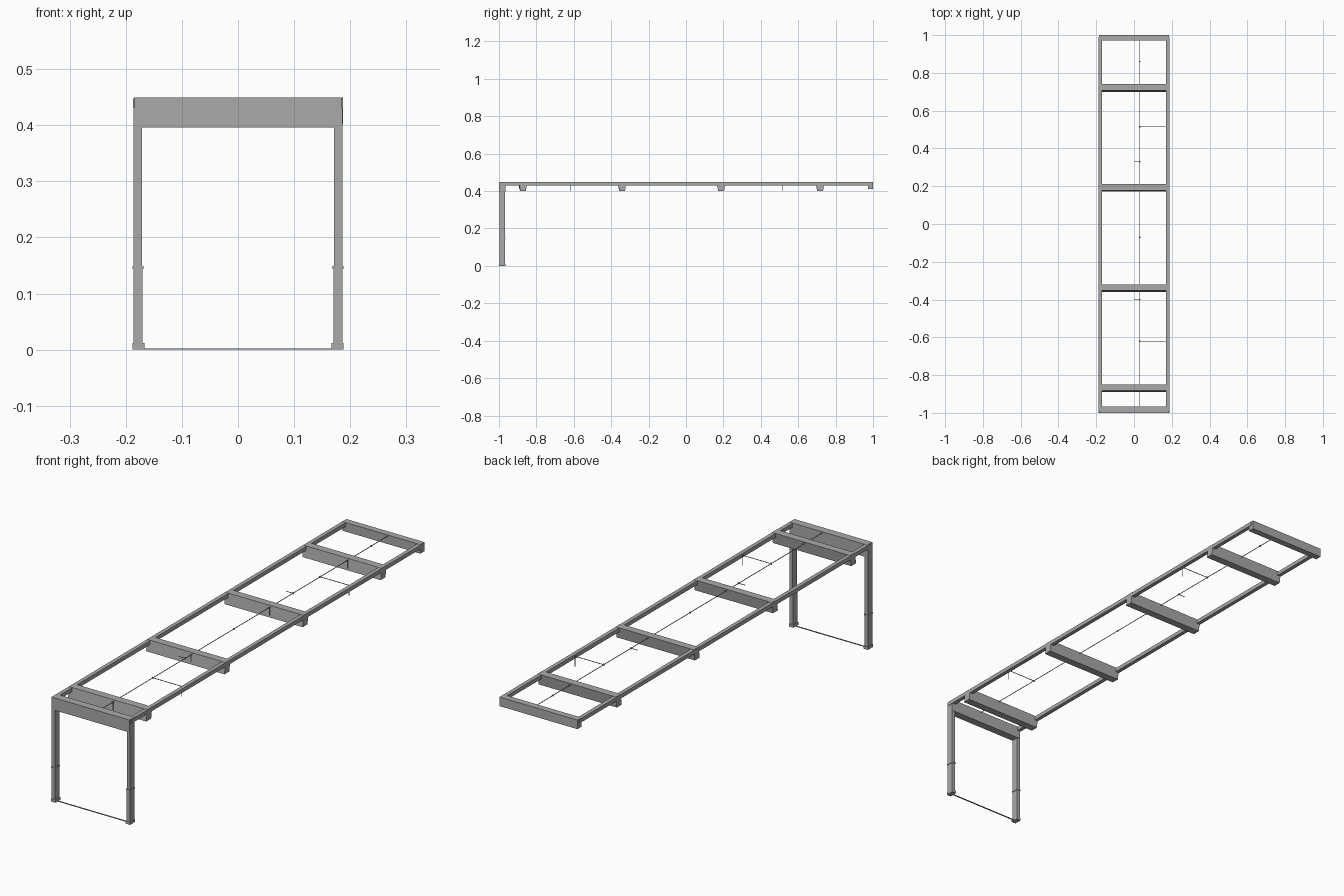
import bpy, bmesh
from mathutils import Vector

cube = bpy.data.objects.get("Cube")
if cube:
    bpy.data.objects.remove(cube, do_unlink=True)


def make_material(name, value):
    mat = bpy.data.materials.new(name)
    mat.use_nodes = True
    colour = (value, value, value, 1)
    mat.diffuse_color = colour
    mat.node_tree.nodes["Principled BSDF"].inputs["Base Color"].default_value = colour
    return mat


grey = make_material("steel grey", 0.4)


def finish(name, bm):
    mesh = bpy.data.meshes.new(name)
    bmesh.ops.recalc_face_normals(bm, faces=bm.faces)
    bm.to_mesh(mesh)
    bm.free()
    mesh.materials.append(grey)
    obj = bpy.data.objects.new(name, mesh)
    bpy.context.collection.objects.link(obj)
    return obj


def box(name, x, y, z, lean=0):
    """Box from three (low, high) ranges; lean shifts the bottom along y."""
    bm = bmesh.new()
    bmesh.ops.create_cube(bm, size=1)
    for v in bm.verts:
        low = v.co.z < 0
        v.co = Vector([r[0] + (c + 0.5) * (r[1] - r[0]) for r, c in zip((x, y, z), v.co)])
        if low:
            v.co.y += lean
    return finish(name, bm)


def rod(name, start, end, radius=0.0015):
    """Thin round rod between two points."""
    a, b = Vector(start), Vector(end)
    bm = bmesh.new()
    bmesh.ops.create_cone(bm, cap_ends=True, segments=8, radius1=radius,
                          radius2=radius, depth=(b - a).length)
    turn = (b - a).to_track_quat("Z", "Y").to_matrix()
    for v in bm.verts:
        v.co = turn @ v.co + (a + b) / 2
    return finish(name, bm)


def ball(name, centre, radius):
    bm = bmesh.new()
    bmesh.ops.create_icosphere(bm, subdivisions=1, radius=radius)
    bmesh.ops.translate(bm, verts=bm.verts, vec=centre)
    return finish(name, bm)


TOP = 0.449

# Deck frame: front and rear beams plus leaning cross beams
box("front_beam", (-0.185, 0.185), (-1, -0.966), (0.396, TOP))
box("rear_beam", (-0.185, 0.185), (0.972, 1), (0.41, TOP))
cross_beams = (-0.866, -0.336, 0.194, 0.723)
for i, y in enumerate(cross_beams):
    box(f"cross_beam_{i + 1}", (-0.185, 0.187), (y - 0.016, y + 0.017),
        (0.401, TOP), lean=-0.007)

# Side rails, legs, collars and feet, one set on each side
for side, s in (("left", 1), ("right", -1)):
    def span(a, b):
        return tuple(sorted((s * a, s * b)))

    box(f"{side}_rail", span(0.17, 0.187), (-0.99, 0.99), (0.431, TOP - 0.001))
    box(f"{side}_upper_leg", span(0.171, 0.186), (-0.998, -0.968), (0.147, 0.43))
    box(f"{side}_lower_leg", span(0.17, 0.186), (-0.998, -0.968), (0.006, 0.147))
    box(f"{side}_leg_collar", span(0.168, 0.188), (-1, -0.966), (0.144, 0.149))
    box(f"{side}_foot", span(0.167, 0.188), (-1, -0.966), (0, 0.012))

# Thin tie along the floor between the feet
box("floor_tie", (-0.168, 0.168), (-0.986, -0.98), (0, 0.002))

# Service line under the deck with joints, clips and side branches
LINE_X, LINE_Z = 0.03, 0.444
rod("service_line", (LINE_X, -0.966, LINE_Z), (LINE_X, 0.975, LINE_Z))
for i, y in enumerate((-0.62, -0.4, -0.07, 0.33, 0.515, 0.86)):
    ball(f"line_joint_{i + 1}", (LINE_X, y, LINE_Z), 0.005)
for i, y in enumerate(cross_beams):
    rod(f"line_clip_{i + 1}", (LINE_X, y - 0.024, 0.41), (LINE_X, y - 0.024, LINE_Z), 0.002)
for i, y in enumerate((-0.62, 0.515)):
    rod(f"branch_{i + 1}", (LINE_X, y, LINE_Z), (0.168, y, LINE_Z))
    rod(f"branch_drop_{i + 1}", (0.167, y, 0.4), (0.167, y, LINE_Z))
for i, y in enumerate((-0.4, 0.33)):
    rod(f"short_branch_{i + 1}", (0, y, LINE_Z), (LINE_X, y, LINE_Z))
